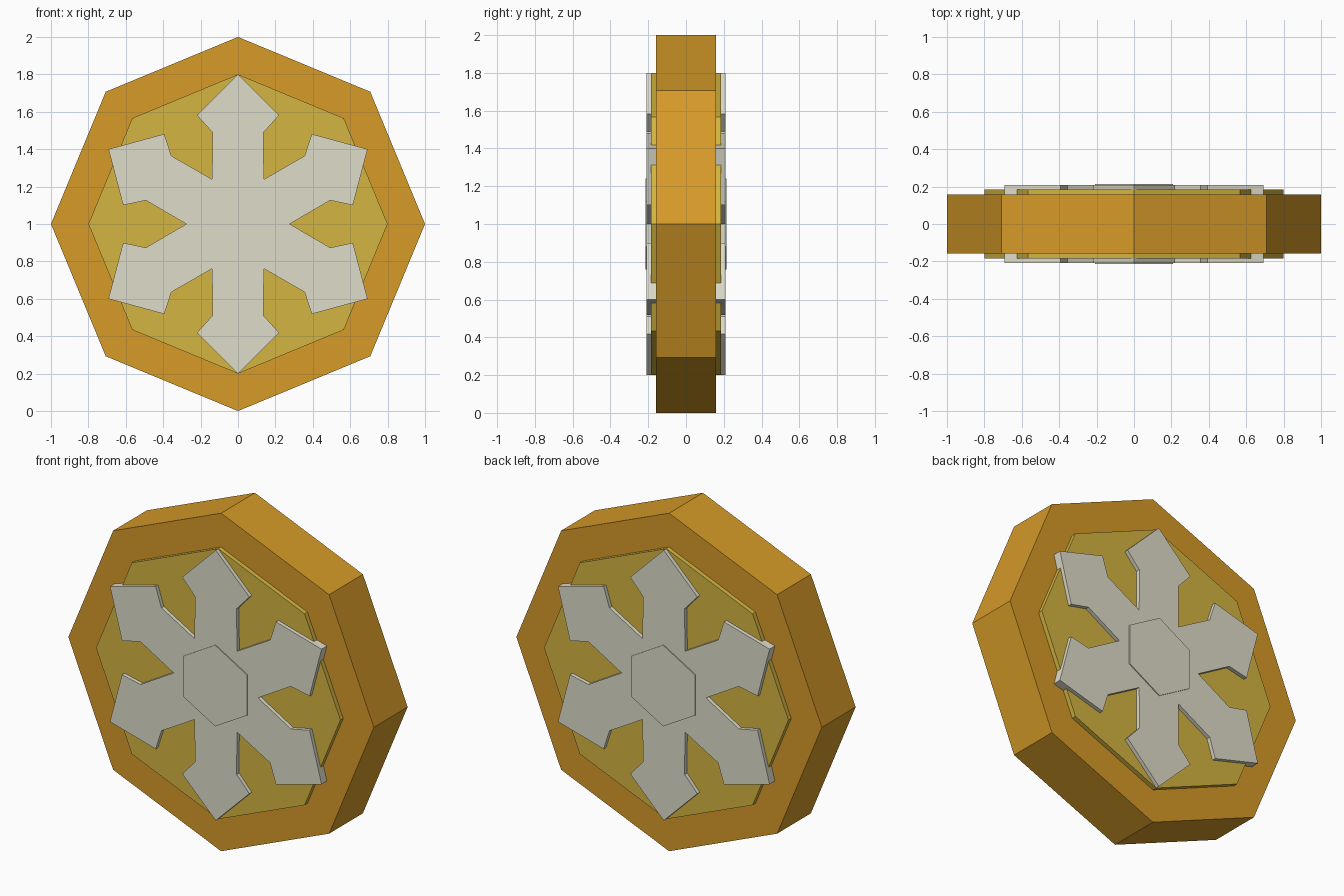
import bpy, bmesh, math

if "Cube" in bpy.data.objects:
    bpy.data.objects.remove(bpy.data.objects["Cube"])


def material(name, rgb):
    # sRGB 0-255 to linear
    lin = [((c / 255 + 0.055) / 1.055) ** 2.4 for c in rgb]
    m = bpy.data.materials.new(name)
    m.diffuse_color = (*lin, 1)
    m.use_nodes = True
    m.node_tree.nodes["Principled BSDF"].inputs["Base Color"].default_value = m.diffuse_color
    return m


def prism(name, outline, half_depth, mat):
    # Extrude an (x, z) outline evenly to the front and back, centred at z = 1
    bm = bmesh.new()
    face = bm.faces.new([bm.verts.new((x, -half_depth, z + 1)) for x, z in outline])
    out = bmesh.ops.extrude_face_region(bm, geom=[face])["geom"]
    bmesh.ops.translate(bm, vec=(0, 2 * half_depth, 0),
                        verts=[v for v in out if isinstance(v, bmesh.types.BMVert)])
    bmesh.ops.recalc_face_normals(bm, faces=bm.faces)
    me = bpy.data.meshes.new(name)
    bm.to_mesh(me)
    bm.free()
    me.materials.append(mat)
    ob = bpy.data.objects.new(name, me)
    bpy.context.collection.objects.link(ob)
    return ob


def polygon(sides, r):
    # Regular polygon with a corner at the top
    return [(r * math.sin(math.tau * i / sides), r * math.cos(math.tau * i / sides))
            for i in range(sides)]


def snowflake():
    # One arrow-headed arm repeated six times; the last point is the inner notch
    arm = [(-0.137, 0.49), (-0.22, 0.582), (0, 0.8), (0.22, 0.582), (0.137, 0.49),
           (0.138, 0.239)]
    pts = []
    for i in range(6):
        a = math.tau * i / 6
        c, s = math.cos(a), math.sin(a)
        pts += [(x * c + z * s, z * c - x * s) for x, z in arm]
    return pts


bronze = material("bronze gold", (214, 155, 40))
gold = material("pale gold", (212, 181, 65))
ivory = material("ivory", (222, 220, 202))

prism("coin_rim", polygon(8, 1.0), 0.158, bronze)
prism("coin_face", polygon(8, 0.8), 0.185, gold)
prism("snowflake", snowflake(), 0.208, ivory)
prism("snowflake_hub", polygon(6, 0.24), 0.214, ivory)
